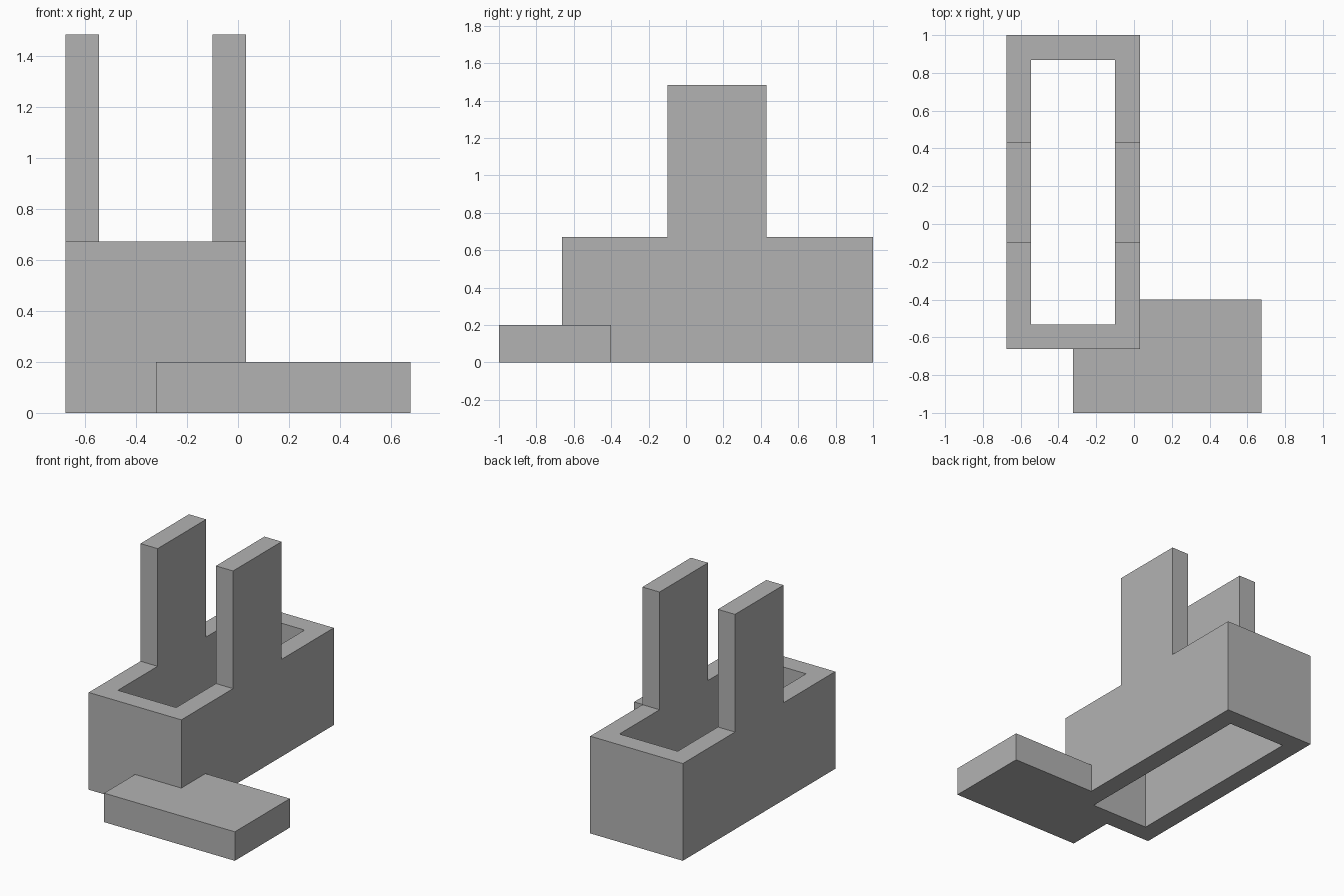
import bpy
import bmesh

cube = bpy.data.objects.get("Cube")
if cube:
    bpy.data.objects.remove(cube, do_unlink=True)

grey = bpy.data.materials.new("plain grey")
grey.use_nodes = True
grey.diffuse_color = (0.45, 0.45, 0.45, 1)
grey.node_tree.nodes["Principled BSDF"].inputs["Base Color"].default_value = (0.45, 0.45, 0.45, 1)


def prism(name, points, offset):
    """Extrude a closed outline of 3D points along offset."""
    bm = bmesh.new()
    face = bm.faces.new([bm.verts.new(p) for p in points])
    new = bmesh.ops.extrude_face_region(bm, geom=[face])["geom"]
    bmesh.ops.translate(bm, vec=offset, verts=[v for v in new if isinstance(v, bmesh.types.BMVert)])
    bmesh.ops.recalc_face_normals(bm, faces=bm.faces)
    mesh = bpy.data.meshes.new(name)
    bm.to_mesh(mesh)
    bm.free()
    mesh.materials.append(grey)
    obj = bpy.data.objects.new(name, mesh)
    bpy.context.collection.objects.link(obj)
    return obj


def block(name, x0, x1, y0, y1, z0, z1):
    outline = [(x0, y0, z0), (x1, y0, z0), (x1, y1, z0), (x0, y1, z0)]
    return prism(name, outline, (0, 0, z1 - z0))


LEFT, RIGHT = 0.031, -0.676    # outer sides of the frame
FRONT, BACK = -0.662, 1.0
WALL = 0.131
RIM, TOP = 0.671, 1.483

# Frame with two uprights: a stepped side profile extruded across the width
profile = [(FRONT, 0), (BACK, 0), (BACK, RIM), (0.431, RIM),
           (0.431, TOP), (-0.098, TOP), (-0.098, RIM), (FRONT, RIM)]
frame = prism("frame_with_uprights", [(RIGHT, y, z) for y, z in profile], (LEFT - RIGHT, 0, 0))

# Step slab at the front corner, and the shaft cut through everything
slab = block("step_slab", -0.322, 0.676, -1.0, -0.4, 0, 0.2)
shaft = block("shaft_cutter", RIGHT + WALL, LEFT - WALL, FRONT + WALL, BACK - WALL, -0.5, 2)

for tool, operation in ((slab, "UNION"), (shaft, "DIFFERENCE")):
    mod = frame.modifiers.new(tool.name, "BOOLEAN")
    mod.operation = operation
    mod.solver = "EXACT"
    mod.object = tool

# Bake the cuts, then drop the helpers
bpy.context.view_layer.update()
evaluated = frame.evaluated_get(bpy.context.evaluated_depsgraph_get())
mesh = bpy.data.meshes.new_from_object(evaluated)
frame.modifiers.clear()
frame.data = mesh
for helper in (slab, shaft):
    bpy.data.objects.remove(helper, do_unlink=True)
